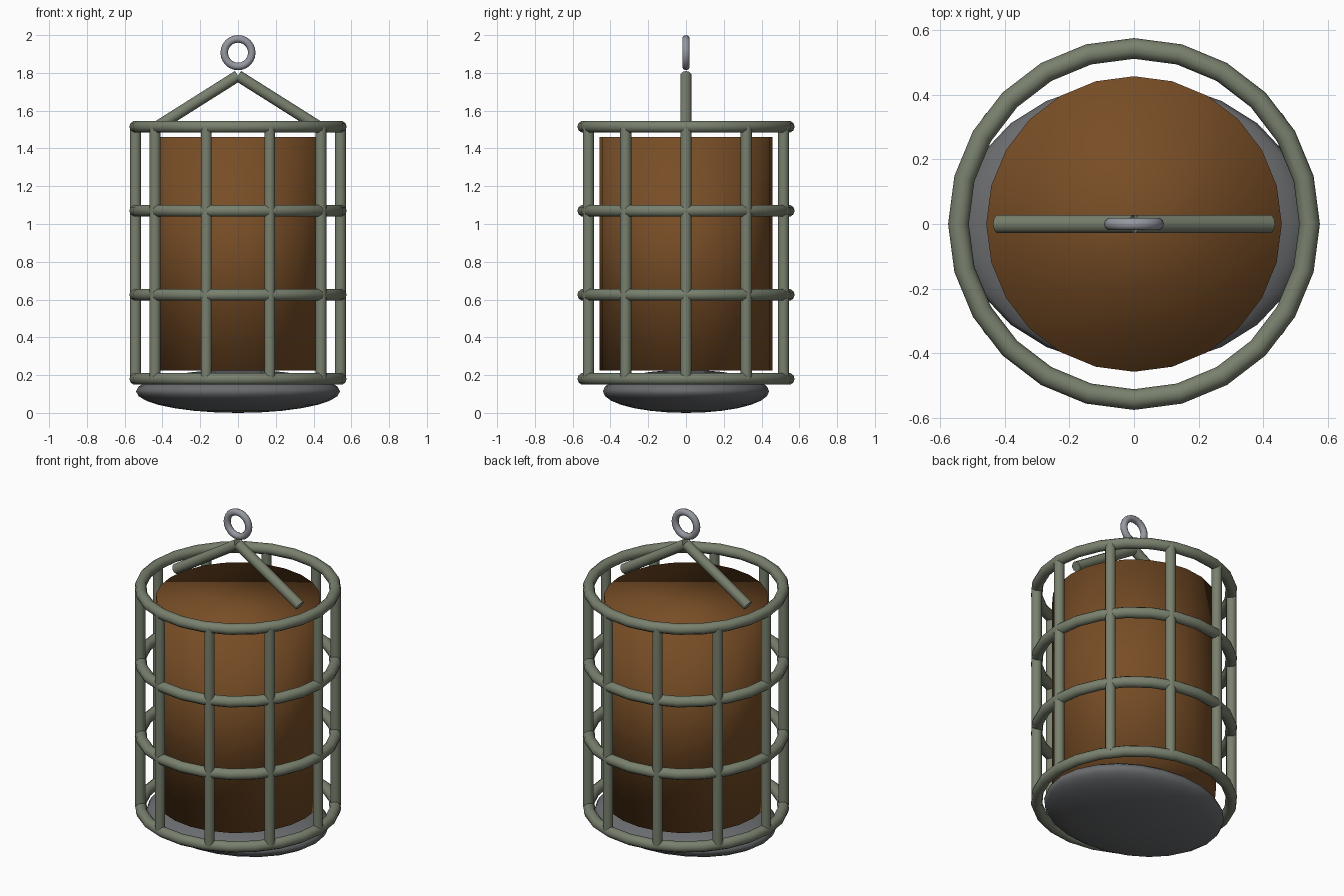
import bpy, math
from mathutils import Vector

if "Cube" in bpy.data.objects:
    bpy.data.objects.remove(bpy.data.objects["Cube"])


def material(name, rgb):
    m = bpy.data.materials.new(name)
    m.diffuse_color = (*rgb, 1)
    m.use_nodes = True
    m.node_tree.nodes["Principled BSDF"].inputs["Base Color"].default_value = m.diffuse_color
    return m


CAGE = material("sage_green_metal", (0.19, 0.218, 0.155))
BROWN = material("brown_fill", (0.188, 0.075, 0.019))
DARK = material("dark_grey_metal", (0.145, 0.15, 0.158))
STEEL = material("light_grey_steel", (0.30, 0.315, 0.35))


def finish(name, mat):
    ob = bpy.context.object
    ob.name = name
    ob.data.materials.append(mat)
    bpy.ops.object.shade_smooth()
    return ob


def rod(name, a, b, radius, mat, sides=10):
    a, b = Vector(a), Vector(b)
    d = b - a
    bpy.ops.mesh.primitive_cylinder_add(
        vertices=sides, radius=radius, depth=d.length, location=(a + b) / 2,
        rotation=d.to_track_quat('Z', 'Y').to_euler())
    ob = finish(name, mat)
    bpy.ops.object.shade_smooth_by_angle(angle=math.radians(50))
    return ob


def ring(name, z, major, minor, mat, rot=(0, 0, 0)):
    bpy.ops.mesh.primitive_torus_add(
        major_segments=24, minor_segments=10, major_radius=major,
        minor_radius=minor, location=(0, 0, z), rotation=rot)
    return finish(name, mat)


# Cage: four hoops and ten upright bars
R, LOW, HIGH = 0.543, 0.18, 1.515
for i in range(4):
    ring(f"cage_hoop_{i + 1}", LOW + (HIGH - LOW) * i / 3, R, 0.032, CAGE)
for i in range(10):
    t = math.tau * i / 10
    x, y = R * math.cos(t), R * math.sin(t)
    rod(f"cage_bar_{i + 1}", (x, y, LOW), (x, y, HIGH), 0.03, CAGE)

# Solid barrel inside the cage, smooth over the caps as well
bpy.ops.mesh.primitive_cylinder_add(vertices=24, radius=0.457, depth=1.235,
                                    location=(0, 0, 0.8425))
finish("inner_barrel", BROWN)

# Flattened oval weight underneath
bpy.ops.mesh.primitive_uv_sphere_add(segments=24, ring_count=14, radius=1,
                                     location=(0, 0, 0.114))
bpy.context.object.scale = (0.54, 0.44, 0.114)
finish("base_weight", DARK)

# Hanger: two sloping arms and the eye on top
for side, s in (("left", -1), ("right", 1)):
    rod(f"hanger_arm_{side}", (0, 0, 1.785), (s * 0.42, 0, 1.52), 0.03, CAGE)
ring("hanger_eye", 1.907, 0.073, 0.02, STEEL, (math.pi / 2, 0, 0))
